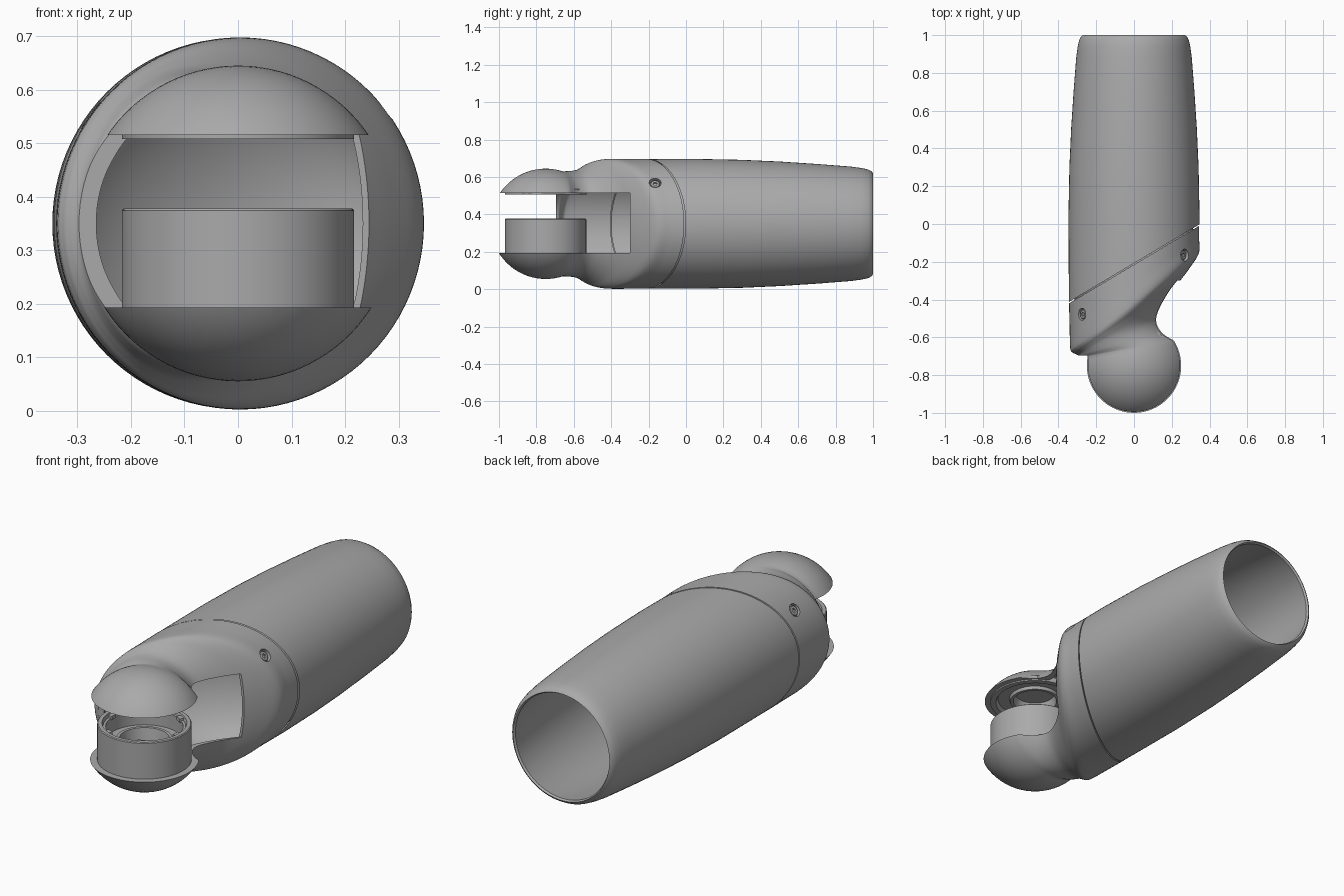
import bpy, bmesh, math
from mathutils import Vector, Matrix

if "Cube" in bpy.data.objects:
    bpy.data.objects.remove(bpy.data.objects["Cube"], do_unlink=True)

MID, SEG, WALL = 0.35, 96, 0.03

grey = bpy.data.materials.new("satin grey")
grey.use_nodes = True
grey.diffuse_color = (0.4, 0.4, 0.4, 1)
grey.node_tree.nodes["Principled BSDF"].inputs["Base Color"].default_value = grey.diffuse_color


def add_object(name, bm):
    bmesh.ops.recalc_face_normals(bm, faces=bm.faces)
    mesh = bpy.data.meshes.new(name)
    bm.to_mesh(mesh)
    bm.free()
    mesh.materials.append(grey)
    obj = bpy.data.objects.new(name, mesh)
    bpy.context.collection.objects.link(obj)
    return obj


def smooth(obj, angle=35):
    bpy.ops.object.select_all(action='DESELECT')
    obj.select_set(True)
    bpy.context.view_layer.objects.active = obj
    bpy.ops.object.shade_smooth_by_angle(angle=math.radians(angle))


def loft(rings, closed=False, caps=True):
    """Skin a list of equal point rings."""
    bm = bmesh.new()
    loops = [[bm.verts.new(p) for p in ring] for ring in rings]
    pairs = list(zip(loops, loops[1:]))
    if closed:
        pairs.append((loops[-1], loops[0]))
    for a, b in pairs:
        for i in range(len(a)):
            j = (i + 1) % len(a)
            bm.faces.new((a[i], a[j], b[j], b[i]))
    if caps and not closed:
        bm.faces.new(loops[0])
        bm.faces.new(loops[-1])
    return bm


def upright_ring(key, shrink=0.0):
    """Ellipse in an upright plane, from its two side points and half height."""
    a, b = Vector((key[0], key[1], MID)), Vector((key[2], key[3], MID))
    centre, half = (a + b) / 2, (b - a) / 2
    half = half.normalized() * max(half.length - shrink, 0.002)
    high = Vector((0, 0, max(key[4] - shrink, 0.002)))
    angles = [math.tau * i / SEG for i in range(SEG)]
    return [centre + half * math.cos(t) + high * math.sin(t) for t in angles]


def turned(name, profile, y):
    """Closed profile of (radius, z) turned about an upright axis."""
    rings = [[(r * math.cos(math.tau * i / SEG), y + r * math.sin(math.tau * i / SEG), z)
              for i in range(SEG)] for r, z in profile]
    return add_object(name, loft(rings, closed=True))


def cut(obj, cutter):
    mod = obj.modifiers.new("cut", 'BOOLEAN')
    mod.operation, mod.solver, mod.object = 'DIFFERENCE', 'EXACT', cutter
    bpy.context.view_layer.objects.active = obj
    bpy.ops.object.modifier_apply(modifier=mod.name)
    bpy.data.objects.remove(cutter, do_unlink=True)


# Main sleeve: hollow tapered tube trimmed by the slanted seam
outer = [(0.343, -0.55), (0.346, -0.2), (0.347, 0.05), (0.342, 0.3), (0.333, 0.5), (0.32, 0.7),
         (0.306, 0.88), (0.298, 0.94), (0.29, 0.975), (0.28, 0.993), (0.27, 1.0)]
inner = [(0.264, 0.99)] + [(r - 0.028, y) for r, y in reversed(outer[:7])]
bm = loft([upright_ring((-r, y, r, y, r)) for r, y in outer + inner], closed=True)
bmesh.ops.bisect_plane(bm, geom=bm.verts[:] + bm.edges[:] + bm.faces[:], clear_inner=True,
                       plane_co=(0, -0.208, 0), plane_no=(-0.41, 0.69, 0))
smooth(add_object("main_sleeve", bm))

# Joint housing: slanted collar flowing through a neck into a ball
keys = [(-0.344, -0.42, 0.345, -0.01, 0.347),
        (-0.341, -0.54, 0.345, -0.08, 0.347),
        (-0.338, -0.655, 0.343, -0.155, 0.347),
        (-0.328, -0.678, 0.29, -0.24, 0.338),
        (-0.315, -0.686, 0.22, -0.335, 0.315),
        (-0.305, -0.69, 0.17, -0.43, 0.294),
        (-0.298, -0.694, 0.155, -0.5, 0.285),
        (-0.295, -0.70, 0.19, -0.565, 0.282)]
BALL, HEAD_Y, turn = 0.295, -0.75, math.radians(10)
ahead = Vector((math.sin(turn), -math.cos(turn)))
across = Vector((math.cos(turn), math.sin(turn)))


def ball_key(lat, radius):
    c = Vector((0, HEAD_Y)) + ahead * radius * math.sin(lat)
    r = radius * math.cos(lat)
    return (*(c - across * r), *(c + across * r), r)


def spline(pts, steps=5):
    out = []
    for i in range(1, len(pts) - 2):
        for s in range(steps):
            t = s / steps
            out.append(tuple(0.5 * (2 * b + (c - a) * t + (2 * a - 5 * b + 4 * c - d) * t * t
                                    + (3 * b - a - 3 * c + d) * t ** 3)
                             for a, b, c, d in zip(*pts[i - 1:i + 3])))
    return out


lats = [math.radians(-18 + 107.5 * i / 30) for i in range(31)]
ball = [ball_key(v, BALL) for v in lats]
neck = spline([keys[0]] + keys + ball[:2])
outside = [upright_ring(k) for k in neck + ball]
inside = [upright_ring(k, WALL) for k in neck]
inside += [upright_ring(ball_key(v, BALL - WALL)) for v in lats]
housing = add_object("joint_housing", loft(inside[::-1] + outside))

# Slot that splits the ball and neck into two lobes
slot = [(-0.6, -0.695), (-0.2, -0.695), (0.1, -0.3), (0.6, -0.3), (0.6, -1.3), (-0.6, -1.3)]
cut(housing, add_object("slot_cutter", loft([[(x, y, z) for x, y in slot] for z in (0.193, 0.515)])))

# Recessed socket screws on the upper side of the collar
for side, x, y in (("left", 0.268, -0.165), ("right", -0.278, -0.478)):
    spot = Vector((x, y, MID + math.sqrt(0.346 ** 2 - x * x)))
    out = Vector((x, 0, spot.z - MID)).normalized()
    place = out.to_track_quat('Z', 'Y').to_matrix().to_4x4()

    def disc(name, radii, heights, sides):
        rings = [[spot + place @ Vector((r * math.cos(math.tau * i / sides),
                                         r * math.sin(math.tau * i / sides), h))
                  for i in range(sides)] for r, h in zip(radii, heights)]
        return add_object(name, loft(rings))

    cut(housing, disc("recess_cutter", (0.032, 0.032), (-0.022, 0.05), 32))
    screw = disc(side + "_screw", (0.025, 0.025, 0.022), (-0.024, -0.011, -0.008), 32)
    cut(screw, disc("socket_cutter", (0.012, 0.012), (-0.018, 0.02), 6))
    smooth(screw)
smooth(housing)

# Rounded pocket wall closing the back of the housing
back = Vector((-0.41, 0.69)).normalized()
bowl = []
for i in range(17):
    t = math.radians(89.5) * i / 16
    shift, k = back * 0.2 * math.sin(t), math.cos(t)
    ctr = Vector((0, -0.215)) + shift
    half = Vector((0.314, 0.187)) * k
    bowl.append(upright_ring((*(ctr - half), *(ctr + half), 0.316 * k)))
smooth(add_object("pocket_wall", loft(bowl, caps=False)))

# Lower hub: stepped cup standing in the lower lobe
smooth(turned("lower_hub", [(0.217, 0.18), (0.217, 0.374), (0.213, 0.378), (0.195, 0.378), (0.19, 0.36),
                            (0.178, 0.36), (0.178, 0.285), (0.13, 0.285), (0.13, 0.3), (0.115, 0.3),
                            (0.105, 0.24), (0.002, 0.24), (0.002, 0.18)], HEAD_Y))

# Locking tabs spaced around the cup mouth
for i in range(6):
    bm = bmesh.new()
    bmesh.ops.create_cube(bm, size=1)
    bmesh.ops.scale(bm, vec=(0.025, 0.035, 0.018), verts=bm.verts)
    bmesh.ops.translate(bm, vec=(0.183, 0, 0.362), verts=bm.verts)
    spin = Matrix.Translation((0, HEAD_Y, 0)) @ Matrix.Rotation(math.tau * i / 6, 4, 'Z')
    bmesh.ops.transform(bm, matrix=spin, verts=bm.verts)
    add_object("hub_tab_%d" % (i + 1), bm)

# Upper hub: matching ring and shallow dish under the upper lobe
smooth(turned("upper_hub", [(0.217, 0.535), (0.217, 0.508), (0.19, 0.508), (0.18, 0.53), (0.125, 0.53),
                            (0.12, 0.515), (0.105, 0.515), (0.095, 0.56), (0.002, 0.56), (0.002, 0.575),
                            (0.15, 0.575)], HEAD_Y))
